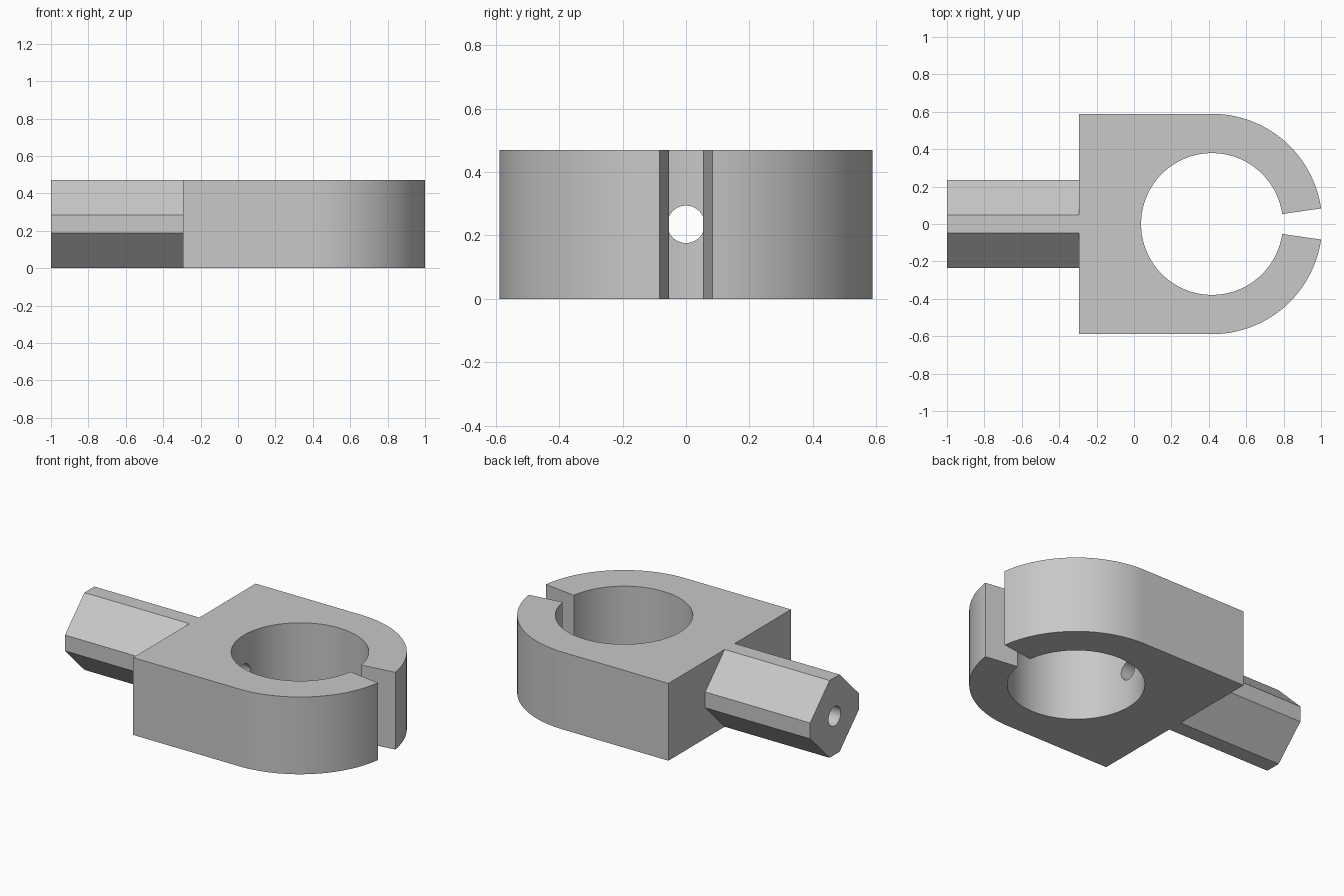
import bpy
import bmesh
from math import sin, cos, pi, radians
from mathutils import Matrix

cube = bpy.data.objects.get("Cube")
if cube:
    bpy.data.objects.remove(cube, do_unlink=True)

HEIGHT = 0.47
CENTRE_X = 0.417        # axis of the clamp ring
OUTER, INNER = 0.589, 0.379
GAP = radians(8.1)      # half angle of the slit
SHOULDER_X = -0.294     # where the shaft meets the clamp
BORE = 0.059

grey = bpy.data.materials.new("plain grey")
grey.use_nodes = True
colour = (0.58, 0.58, 0.58, 1)
grey.diffuse_color = colour
grey.node_tree.nodes["Principled BSDF"].inputs["Base Color"].default_value = colour


def prism(name, points, offset):
    """Extrude a closed outline of 3D points along an offset."""
    bm = bmesh.new()
    face = bm.faces.new([bm.verts.new(p) for p in points])
    result = bmesh.ops.extrude_face_region(bm, geom=[face], use_keep_orig=True)
    moved = [v for v in result["geom"] if isinstance(v, bmesh.types.BMVert)]
    bmesh.ops.translate(bm, vec=offset, verts=moved)
    bmesh.ops.recalc_face_normals(bm, faces=bm.faces[:])
    mesh = bpy.data.meshes.new(name)
    bm.to_mesh(mesh)
    bm.free()
    mesh.materials.append(grey)
    obj = bpy.data.objects.new(name, mesh)
    bpy.context.collection.objects.link(obj)
    return obj


def arc(radius, start, end, steps):
    angles = [start + (end - start) * i / steps for i in range(steps + 1)]
    return [(CENTRE_X + radius * cos(a), radius * sin(a), 0) for a in angles]


# Clamp: square back, rounded split front, round opening
outline = [(SHOULDER_X, -OUTER, 0)]
outline += arc(OUTER, -pi / 2, -GAP, 40)
outline += arc(INNER, -GAP, GAP - 2 * pi, 120)
outline += arc(OUTER, GAP, pi / 2, 40)
outline += [(SHOULDER_X, OUTER, 0)]
clamp = prism("clamp", outline, (0, 0, HEIGHT))

# Shaft: diamond section with its four corners cut flat
half, flat = HEIGHT / 2, 0.048
section = []
for k in range(4):
    turn = Matrix.Rotation(k * pi / 2, 2)
    for corner in ((half, -flat), (half, flat)):
        y = turn[0][0] * corner[0] + turn[0][1] * corner[1]
        z = turn[1][0] * corner[0] + turn[1][1] * corner[1]
        section.append((-1, y, z + half))
shaft = prism("shaft", section, (SHOULDER_X + 1, 0, 0))

# Bore running along the shaft into the opening
circle = [(-1.1, BORE * cos(a), half + BORE * sin(a))
          for a in (2 * pi * i / 48 for i in range(48))]
cutter = prism("bore_cutter", circle, (1.5, 0, 0))
cutter.hide_render = True

for part in (clamp, shaft):
    bpy.ops.object.select_all(action="DESELECT")
    part.select_set(True)
    bpy.context.view_layer.objects.active = part
    cut = part.modifiers.new("bore", "BOOLEAN")
    cut.operation = "DIFFERENCE"
    cut.solver = "EXACT"
    cut.object = cutter
    bpy.ops.object.modifier_apply(modifier=cut.name)
    bpy.ops.object.shade_smooth_by_angle(angle=radians(30))

bpy.data.objects.remove(cutter, do_unlink=True)
